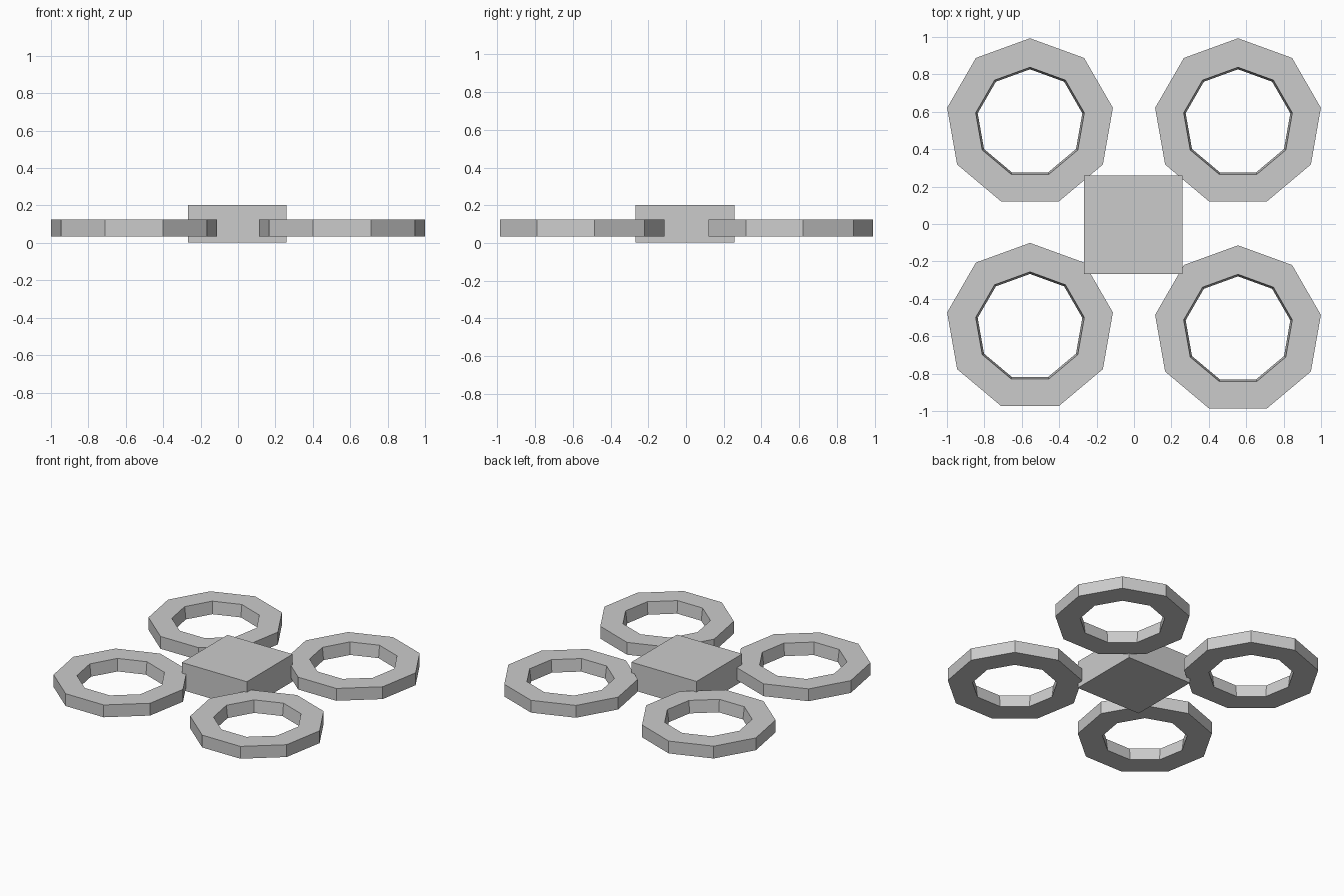
import bpy, bmesh
from math import sin, cos, pi

if "Cube" in bpy.data.objects:
    bpy.data.objects.remove(bpy.data.objects["Cube"])

SIDES = 9


def finish(bm, name):
    bmesh.ops.recalc_face_normals(bm, faces=bm.faces)
    mesh = bpy.data.meshes.new(name)
    bm.to_mesh(mesh)
    bm.free()
    obj = bpy.data.objects.new(name, mesh)
    bpy.context.collection.objects.link(obj)
    return obj


def rotor_guard(name, x, y):
    # Closed cross-section (radius, z) swept around nine sides; bore narrows downward
    profile = [(0.45, 0.035), (0.45, 0.125), (0.295, 0.125), (0.284, 0.035)]
    bm = bmesh.new()
    rings = []
    for i in range(SIDES):
        a = pi / 2 + 2 * pi * i / SIDES
        rings.append([bm.verts.new((r * cos(a), r * sin(a), z)) for r, z in profile])
    for i in range(SIDES):
        p, q = rings[i], rings[(i + 1) % SIDES]
        for j in range(4):
            k = (j + 1) % 4
            bm.faces.new((p[j], q[j], q[k], p[k]))
    finish(bm, name).location = (x, y, 0)


# Central body
bm = bmesh.new()
bmesh.ops.create_cube(bm, size=1)
body = finish(bm, "body")
body.scale = (0.526, 0.527, 0.2)
body.location = (-0.003, -0.005, 0.102)

# Four rotor guards
for name, x, y in (("back_left", -0.556, 0.543), ("back_right", 0.556, 0.543),
                   ("front_left", -0.556, -0.551), ("front_right", 0.556, -0.564)):
    rotor_guard(name + "_rotor_guard", x, y)
